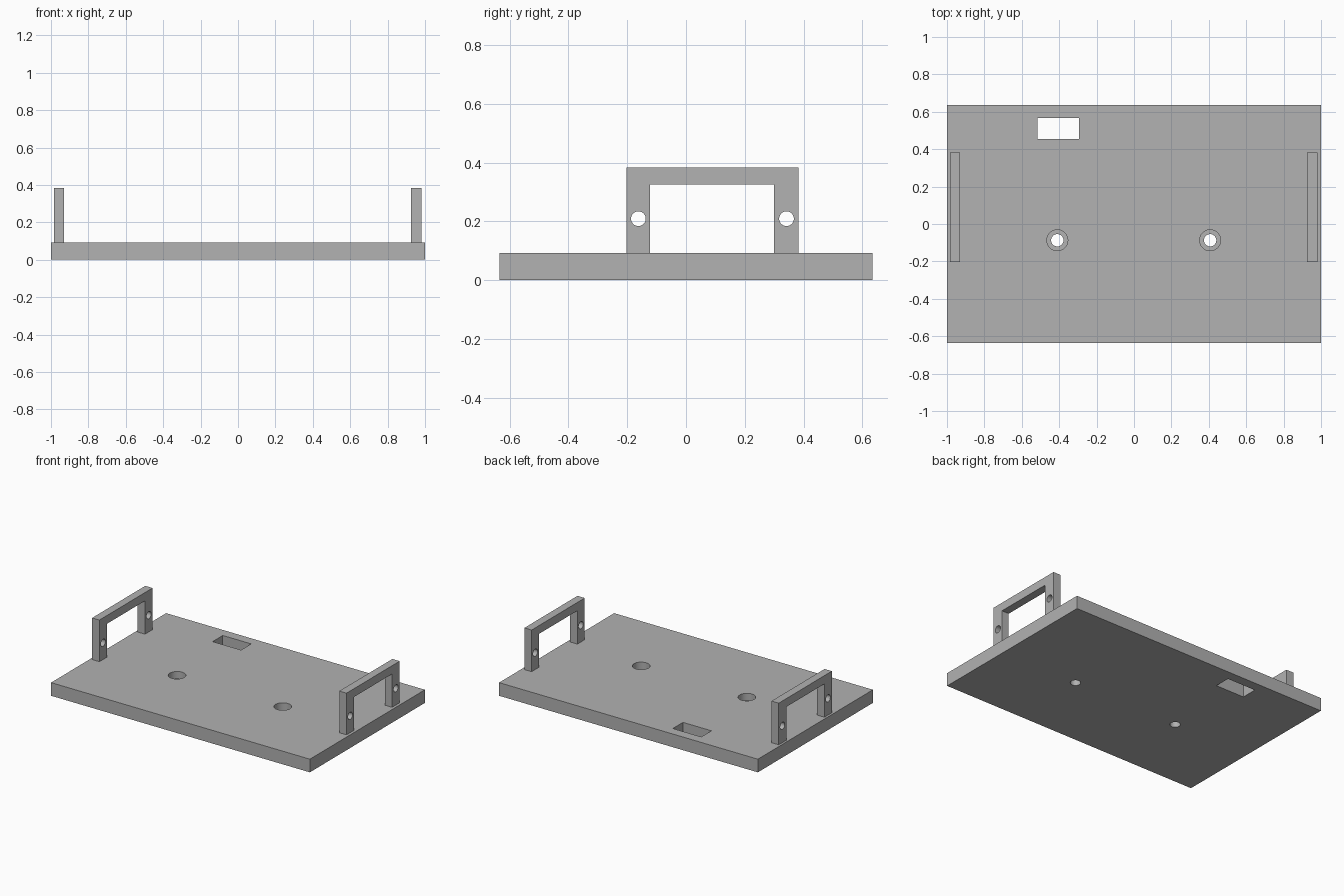
import bpy

if "Cube" in bpy.data.objects:
    bpy.data.objects.remove(bpy.data.objects["Cube"], do_unlink=True)

grey = bpy.data.materials.new("plain_grey")
grey.use_nodes = True
colour = (0.445, 0.445, 0.445, 1)
grey.diffuse_color = colour
grey.node_tree.nodes["Principled BSDF"].inputs["Base Color"].default_value = colour


def box(name, x, y, z):
    """Box spanning the given (low, high) range on each axis."""
    spans = (x, y, z)
    bpy.ops.mesh.primitive_cube_add(size=1, location=[sum(s) / 2 for s in spans])
    ob = bpy.context.object
    ob.name = name
    ob.scale = [s[1] - s[0] for s in spans]
    bpy.ops.object.transform_apply(location=True, rotation=False, scale=True)
    ob.data.materials.append(grey)
    return ob


def rod(name, radius, depth, location, rotation=(0, 0, 0)):
    bpy.ops.mesh.primitive_cylinder_add(vertices=48, radius=radius, depth=depth,
                                        location=location, rotation=rotation)
    ob = bpy.context.object
    ob.name = name
    ob.data.materials.append(grey)
    return ob


def cut(target, cutters):
    """Subtract the cutters from the target and discard them."""
    bpy.ops.object.select_all(action="DESELECT")
    target.select_set(True)
    bpy.context.view_layer.objects.active = target
    for cutter in cutters:
        cutter.hide_render = True
        mod = target.modifiers.new("cut", "BOOLEAN")
        mod.operation = "DIFFERENCE"
        mod.solver = "EXACT"
        mod.object = cutter
        bpy.ops.object.modifier_apply(modifier=mod.name)
        bpy.data.objects.remove(cutter, do_unlink=True)
    bpy.ops.object.shade_smooth_by_angle()


TOP = 0.092

# Base plate with a cable slot and two counterbored screw holes
plate = box("base_plate", (-1, 1), (-0.635, 0.635), (0, TOP))
cutters = [box("slot_cutter", (-0.515, -0.295), (0.455, 0.567), (-0.1, 0.2))]
for x in (-0.41, 0.407):
    cutters.append(rod("screw_cutter", 0.033, 0.5, (x, -0.087, 0)))
    cutters.append(rod("counterbore_cutter", 0.056, 0.1, (x, -0.087, TOP)))
cut(plate, cutters)

# Upright handle frames with a cross hole in each leg
for side, x in (("right", -0.957), ("left", 0.953)):
    span = (x - 0.028, x + 0.028)
    handle = box(side + "_handle", span, (-0.203, 0.383), (TOP, 0.383))
    cutters = [box("opening_cutter", (x - 0.1, x + 0.1), (-0.122, 0.3), (0, 0.325))]
    for y in (-0.162, 0.342):
        cutters.append(rod("leg_hole_cutter", 0.025, 0.2, (x, y, 0.209), (0, 1.5708, 0)))
    cut(handle, cutters)
